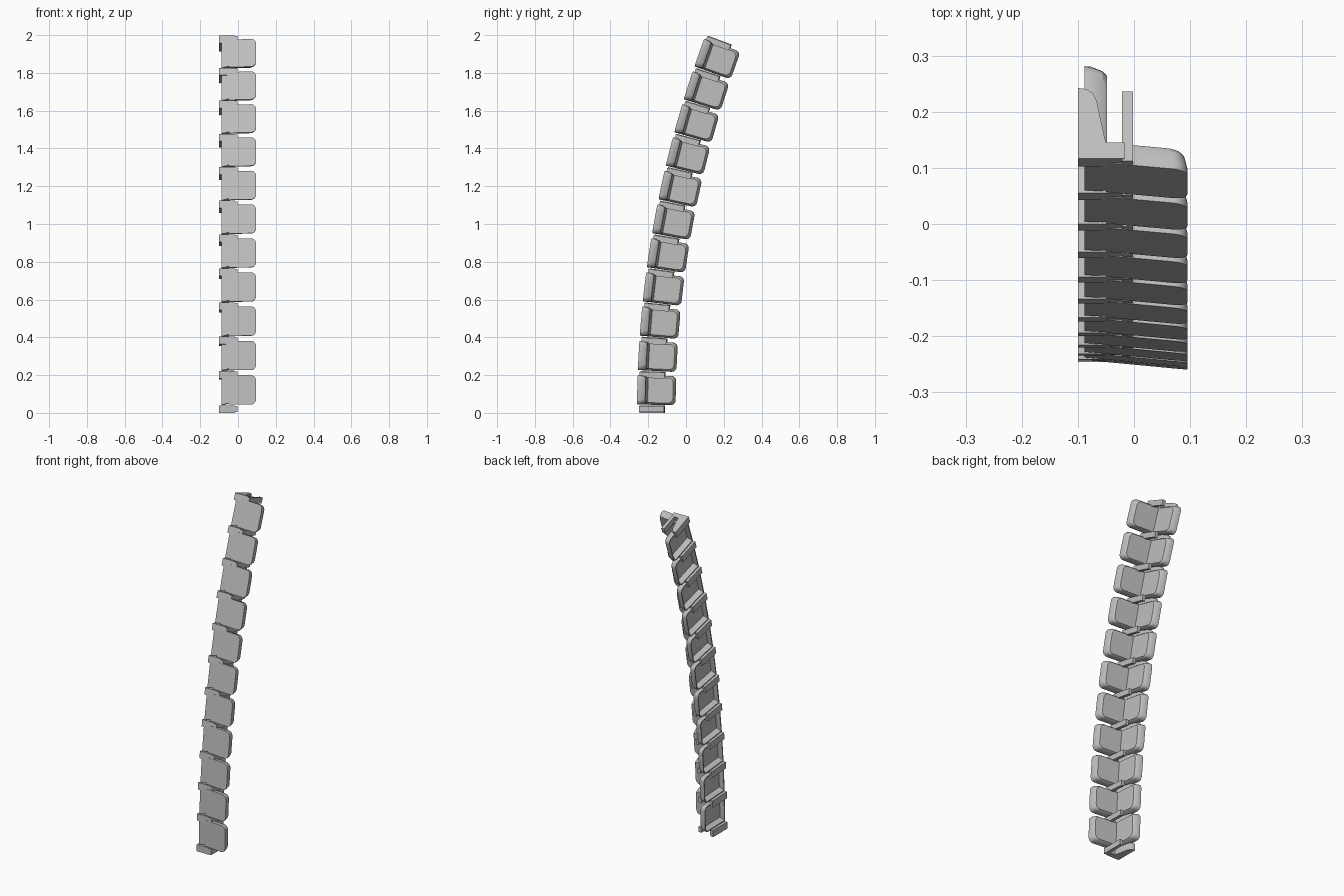
import bpy, bmesh, math
from mathutils import Matrix

if "Cube" in bpy.data.objects:
    bpy.data.objects.remove(bpy.data.objects["Cube"])

R = 5.68          # bend radius measured at the front of the strip
FRONT = -0.25     # y of the bent reference line
PITCH = 0.182
COUNT = 11
H = 0.0775        # half height of a panel

grey = bpy.data.materials.new("light_grey")
grey.diffuse_color = (0.52, 0.52, 0.52, 1)
grey.use_nodes = True
grey.node_tree.nodes["Principled BSDF"].inputs["Base Color"].default_value = grey.diffuse_color


def outline(u0, u1, inset, r=0.026):
    """Rectangle whose far side has rounded corners; the near side stays square."""
    a, h = u1 - inset, H - inset
    pts = [(u0, -h)]
    for cz, start in ((-h + r, -90), (h - r, 0)):
        for k in range(6):
            t = math.radians(start + 18 * k)
            pts.append((a - r + r * math.cos(t), cz + r * math.sin(t)))
    return pts + [(u0, h)]


def skin(bm, rings, cap_start=True):
    """Bridge a stack of rings and cap the ends."""
    loops = [[bm.verts.new(p) for p in ring] for ring in rings]
    n = len(loops[0])
    for a, b in zip(loops, loops[1:]):
        for i in range(n):
            j = (i + 1) % n
            bm.faces.new((a[i], a[j], b[j], b[i]))
    if cap_start:
        bm.faces.new(loops[0][::-1])
    bm.faces.new(loops[-1])


def finish(bm, name):
    bmesh.ops.recalc_face_normals(bm, faces=bm.faces[:])
    me = bpy.data.meshes.new(name)
    bm.to_mesh(me)
    bm.free()
    me.materials.append(grey)
    return me


def shear(bm):
    """Slant the front face slightly."""
    for v in bm.verts:
        v.co.y -= 0.095 * (v.co.x + 0.088)


PROFILE = ((0, 0), (0.012, 0), (0.034, 0.005), (0.042, 0.011))  # depth, inset

# front panel: solid slab with softened back edge
bm = bmesh.new()
skin(bm, [[(u, -0.242 + d, w) for u, w in outline(-0.05, 0.095, i)] for d, i in PROFILE])
shear(bm)
front_mesh = finish(bm, "front_panel")

# side panel: shallow tray, open towards -x
bm = bmesh.new()
rings = [[(-0.088 + d * 0.95, u, w) for u, w in outline(-0.242, -0.055, i)] for d, i in PROFILE]
inner = [[(x, u, w) for u, w in outline(-0.236, -0.055, i, 0.02)]
         for x, i in ((-0.056, 0.015), (-0.088, 0.006))]
skin(bm, inner + rings)
bm.faces.ensure_lookup_table()
# the last cap closes the +x side, the first cap is the tray floor
shear(bm)
side_mesh = finish(bm, "side_panel")

# link: gusset plate with a rear blade
bm = bmesh.new()
gusset = [(-0.1, -0.246), (-0.017, -0.246), (-0.017, -0.216), (-0.05, -0.216),
          (-0.061, -0.165), (-0.066, -0.138), (-0.073, -0.122), (-0.085, -0.114), (-0.1, -0.112)]
blade = [(-0.021, -0.249), (-0.002, -0.249), (-0.002, -0.117), (-0.021, -0.117)]
for shape, h in ((gusset, 0.02), (blade, 0.016)):
    skin(bm, [[(x, y, z) for x, y in shape] for z in (-h, h)])
link_mesh = finish(bm, "link")


def place(name, mesh, s):
    """Put a part at arc length s on the bent strip."""
    t = s / R
    ob = bpy.data.objects.new(name, mesh)
    bpy.context.collection.objects.link(ob)
    c = R + FRONT
    ob.matrix_world = (Matrix.Translation((0, c - c * math.cos(t), c * math.sin(t)))
                       @ Matrix.Rotation(-t, 4, 'X'))
    ob.select_set(True)
    bpy.context.view_layer.objects.active = ob


for k in range(COUNT):
    place(f"front_panel_{k + 1}", front_mesh, 0.122 + PITCH * k)
    place(f"side_panel_{k + 1}", side_mesh, 0.122 + PITCH * k)
for k in range(COUNT + 1):
    place(f"link_{k + 1}", link_mesh, 0.02 + PITCH * k)

bpy.ops.object.shade_smooth_by_angle(angle=math.radians(25))
